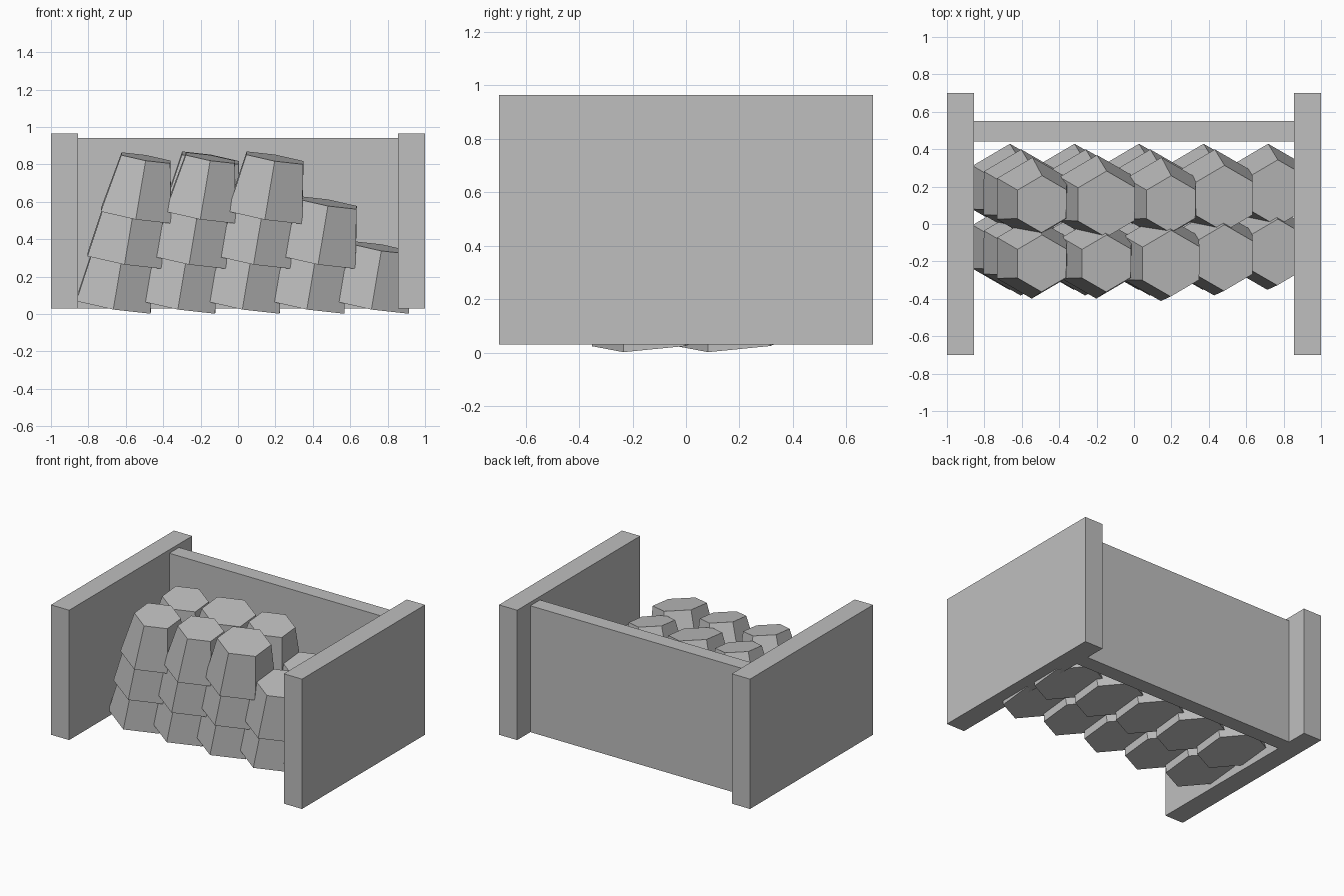
import bpy, bmesh
from math import cos, sin, pi
from mathutils import Vector, Matrix

cube = bpy.data.objects.get("Cube")
if cube:
    bpy.data.objects.remove(cube, do_unlink=True)

grey = bpy.data.materials.new("plain_grey")
grey.use_nodes = True
colour = (0.52, 0.52, 0.52, 1)
grey.diffuse_color = colour
grey.node_tree.nodes["Principled BSDF"].inputs["Base Color"].default_value = colour


def add_object(name, bm):
    bmesh.ops.recalc_face_normals(bm, faces=bm.faces[:])
    mesh = bpy.data.meshes.new(name)
    bm.to_mesh(mesh)
    bm.free()
    mesh.materials.append(grey)
    obj = bpy.data.objects.new(name, mesh)
    bpy.context.collection.objects.link(obj)


def box(name, low, high):
    low, high = Vector(low), Vector(high)
    bm = bmesh.new()
    place = Matrix.Translation((low + high) / 2) @ Matrix.Diagonal((high - low).to_4d())
    place[3][3] = 1
    bmesh.ops.create_cube(bm, size=1, matrix=place)
    add_object(name, bm)


# Tapered six-sided block, corners facing front and back, leaning along an axis
LEAN = Vector((0.17, -0.1, 1))
TILT = Vector((0, 0, 1)).rotation_difference(LEAN)


def hex_block(name, base, bottom_radius, top_radius, length=0.314):
    bm = bmesh.new()
    rings = []
    for radius, height in ((bottom_radius, 0), (top_radius, length)):
        ring = []
        for i in range(6):
            angle = pi / 2 + i * pi / 3
            point = Vector((radius * cos(angle), radius * sin(angle), height))
            ring.append(bm.verts.new(base + TILT @ point))
        rings.append(ring)
    lower, upper = rings
    bm.faces.new(lower[::-1])
    bm.faces.new(upper)
    for i in range(6):
        j = (i + 1) % 6
        bm.faces.new((lower[i], lower[j], upper[j], upper[i]))
    add_object(name, bm)


# Side walls and back wall
for side, name in ((1, "left_wall"), (-1, "right_wall")):
    xs = sorted((side * 0.855, side))
    box(name, (xs[0], -0.7, 0.03), (xs[1], 0.7, 0.965))
box("back_wall", (-0.855, 0.44, 0.03), (0.855, 0.55, 0.94))

# Two rows of leaning stacks, with narrower blocks in some stacks
STEP = Vector((0.06, -0.03, 0.24))
STACKS = (3, 3, 3, 2, 1)
NARROW = {"front": (0, 1), "back": (0, 2)}
for row, y in (("front", -0.12), ("back", 0.197)):
    for column, count in enumerate(STACKS):
        for level in range(count):
            base = Vector((-0.665 + 0.345 * column, y, 0.047)) + STEP * level
            slim = column in NARROW[row] and level == count - 1
            radii = (0.22, 0.153) if slim else (0.233, 0.178)
            hex_block(f"{row}_block_{column + 1}_{level + 1}", base, *radii)
